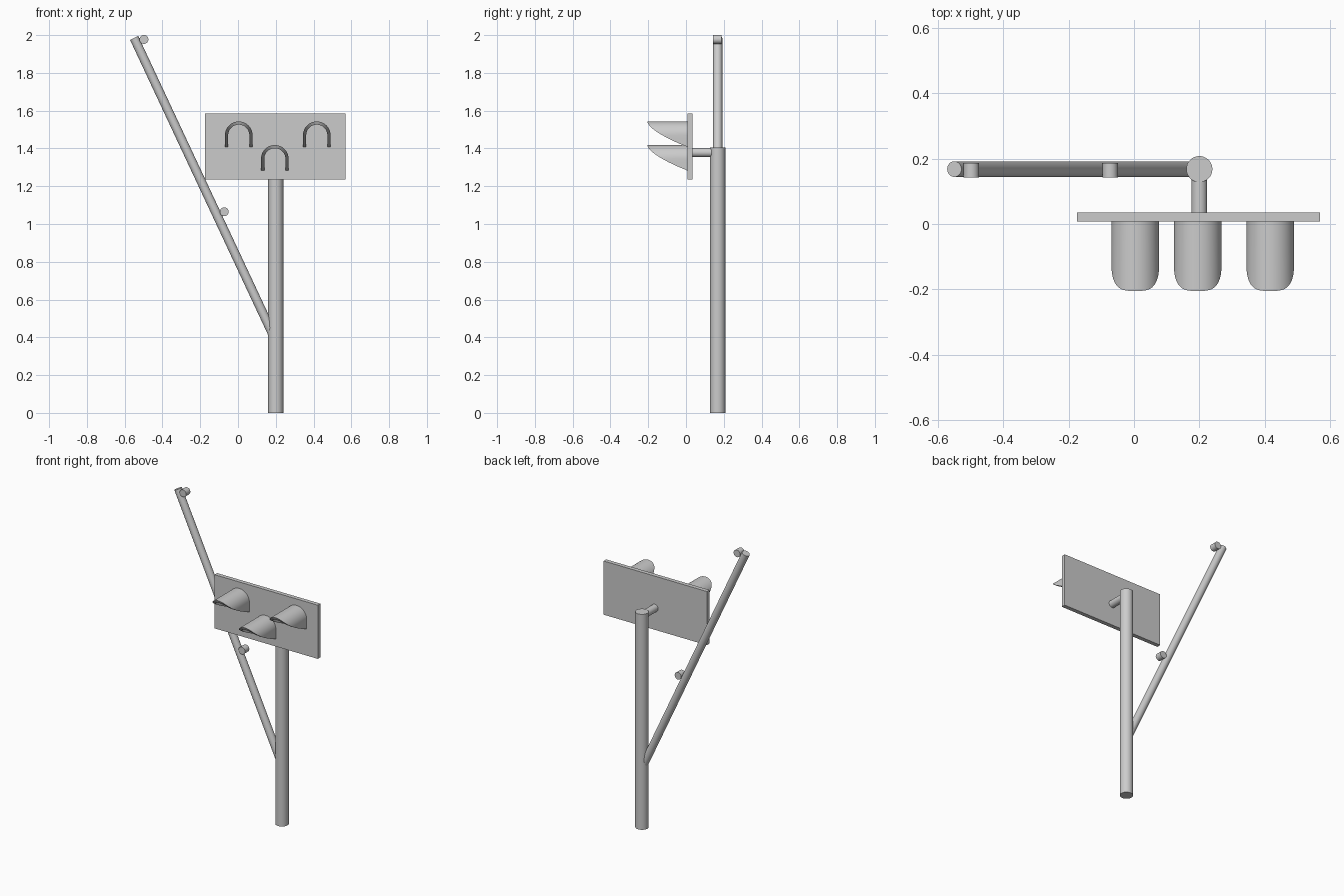
import bpy, bmesh, math
from mathutils import Vector

cube = bpy.data.objects.get("Cube")
if cube:
    bpy.data.objects.remove(cube, do_unlink=True)

grey = bpy.data.materials.new("plain grey")
grey.use_nodes = True
colour = (0.6, 0.6, 0.6, 1)
grey.diffuse_color = colour
grey.node_tree.nodes["Principled BSDF"].inputs["Base Color"].default_value = colour


def finish(obj, name):
    obj.name = name
    obj.data.materials.append(grey)
    bpy.ops.object.select_all(action="DESELECT")
    obj.select_set(True)
    bpy.context.view_layer.objects.active = obj
    bpy.ops.object.shade_smooth_by_angle(angle=math.radians(35))
    return obj


def rod(name, start, end, radius, sides=32):
    a, b = Vector(start), Vector(end)
    bpy.ops.mesh.primitive_cylinder_add(
        vertices=sides, radius=radius, depth=(b - a).length, location=(a + b) / 2,
        rotation=(b - a).to_track_quat("Z", "Y").to_euler())
    return finish(bpy.context.object, name)


def mesh_object(name, bm):
    bmesh.ops.recalc_face_normals(bm, faces=bm.faces)
    mesh = bpy.data.meshes.new(name)
    bm.to_mesh(mesh)
    bm.free()
    obj = bpy.data.objects.new(name, mesh)
    bpy.context.collection.objects.link(obj)
    return finish(obj, name)


def arch(radius, leg, steps=24):
    """Upside-down U around the origin, in x and z."""
    points = [(radius * math.cos(math.pi * i / steps),
               radius * math.sin(math.pi * i / steps)) for i in range(steps + 1)]
    legs = 4
    right = [(radius, -leg * (legs - i) / legs) for i in range(legs)]
    left = [(-radius, -leg * (i + 1) / legs) for i in range(legs)]
    return right + points + left


# Hood whose front edge sweeps back towards its feet
R, WALL, LEG, BACK, REACH = 0.073, 0.017, 0.063, 0.01, 0.215


def front_edge(z):
    drop = max(0, (R - z) / (R + LEG))
    return BACK - REACH * (1 - drop ** 1.6)


def hood(name, x, z):
    bm = bmesh.new()
    rings = []
    for px, pz in zip(arch(R, LEG), arch(R - WALL, LEG)):
        corners = [(px[0], BACK, px[1]), (px[0], front_edge(px[1]), px[1]),
                   (pz[0], front_edge(pz[1]), pz[1]), (pz[0], BACK, pz[1])]
        rings.append([bm.verts.new((x + c[0], c[1], z + c[2])) for c in corners])
    for a, b in zip(rings, rings[1:]):
        for i in range(4):
            j = (i + 1) % 4
            bm.faces.new((a[i], a[j], b[j], b[i]))
    bmesh.ops.remove_doubles(bm, verts=bm.verts, dist=0.00001)
    return mesh_object(name, bm)


def lens(name, x, z):
    bm = bmesh.new()
    face = bm.faces.new([bm.verts.new((x + px, BACK, z + pz))
                         for px, pz in arch(R - WALL, LEG - 0.01)])
    new = bmesh.ops.extrude_face_region(bm, geom=[face])["geom"]
    bmesh.ops.translate(bm, vec=(0, -0.008, 0),
                        verts=[v for v in new if isinstance(v, bmesh.types.BMVert)])
    return mesh_object(name, bm)


# Post, bracket and sloping arm
PX, PY = 0.2, 0.168
rod("post", (PX, PY, 0), (PX, PY, 1.405), 0.04)
rod("bracket", (PX, PY, 1.378), (PX, 0.03, 1.378), 0.024)
rod("raised_arm", (PX, PY, 0.382), (-0.55, PY, 1.985), 0.024)

# Short round reflectors on the arm
for label, x, z in (("upper", -0.498, 1.977), ("lower", -0.073, 1.065)):
    rod(label + "_reflector", (x, 0.143, z), (x, 0.187, z), 0.0235)

# Signal board
bpy.ops.mesh.primitive_cube_add(size=1, location=(0.1975, 0.0215, 1.41))
board = bpy.context.object
board.scale = (0.745, 0.027, 0.35)
finish(board, "signal_board")

# Three hooded lamps
for label, x, z in (("right", 0.004, 1.47), ("left", 0.417, 1.47), ("centre", 0.195, 1.345)):
    hood(label + "_lamp_hood", x, z)
    lens(label + "_lamp_lens", x, z)
